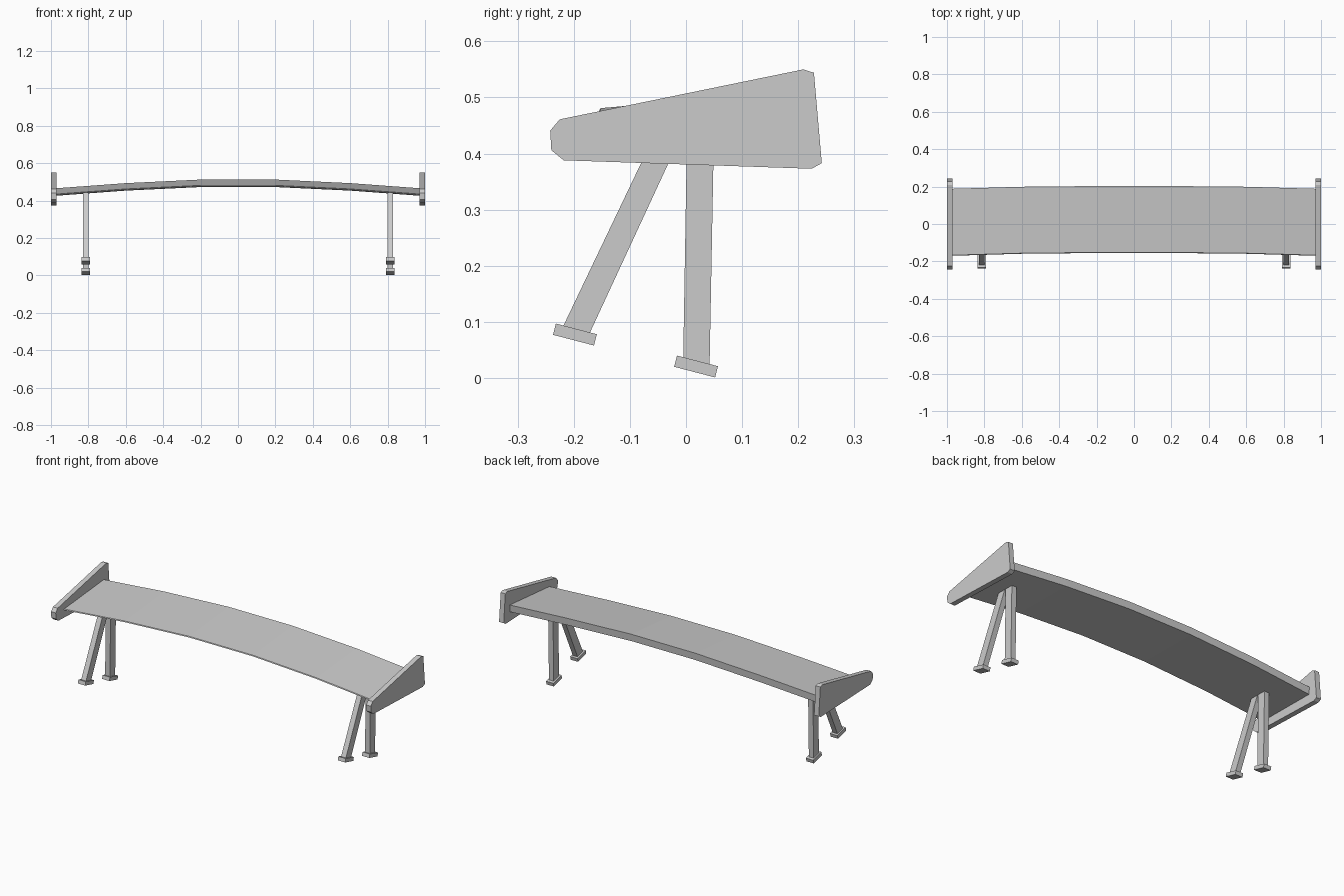
import bpy

if "Cube" in bpy.data.objects:
    bpy.data.objects.remove(bpy.data.objects["Cube"])


def loft(name, sections):
    """Closed solid through equal-length rings of points."""
    n = len(sections[0])
    verts = [p for s in sections for p in s]
    faces = [tuple(range(n))[::-1], tuple(range(len(verts) - n, len(verts)))]
    for i in range(len(sections) - 1):
        a, b = i * n, (i + 1) * n
        faces += [(a + j, a + (j + 1) % n, b + (j + 1) % n, b + j) for j in range(n)]
    mesh = bpy.data.meshes.new(name)
    mesh.from_pydata(verts, [], faces)
    ob = bpy.data.objects.new(name, mesh)
    bpy.context.collection.objects.link(ob)
    return ob


def mirrored_slab(name, profile, x0, x1):
    """Side (y, z) profile extruded along x and mirrored to the other side."""
    ob = loft(name, [[(x, y, z) for y, z in profile] for x in (x0, x1)])
    ob.modifiers.new("Mirror", 'MIRROR')
    return ob


# Wing blade: wedge section swept along a gentle arch
section = [(-0.155, 0.476), (0.2, 0.472), (0.203, 0.512), (-0.152, 0.481)]
half = [(0.2, 0, 0), (0.6, -0.004, -0.019), (0.98, -0.015, -0.047)]
stations = [(-x, dy, dz) for x, dy, dz in reversed(half)] + half
loft("wing_blade", [[(x, y + dy, z + dz) for y, z in section]
                    for x, dy, dz in stations])

# End plates
mirrored_slab("end_plate", [(-0.218, 0.388), (0.224, 0.373), (0.242, 0.383),
                            (0.228, 0.544), (0.209, 0.55), (-0.225, 0.461),
                            (-0.242, 0.441), (-0.240, 0.406)], 0.971, 1.0)

# Legs
mirrored_slab("front_leg", [(-0.220, 0.090), (-0.173, 0.077),
                            (-0.002, 0.446), (-0.050, 0.446)], 0.798, 0.828)
mirrored_slab("rear_leg", [(-0.005, 0.032), (0.042, 0.022),
                           (0.050, 0.446), (0.002, 0.446)], 0.798, 0.828)

# Feet: tilted pads
pad = [(0.0, 0.019), (0.073, 0.0), (0.078, 0.020), (0.005, 0.039)]
for name, y, z in (("front_foot", -0.237, 0.058), ("rear_foot", -0.021, 0.001)):
    mirrored_slab(name, [(y + a, z + b) for a, b in pad], 0.79, 0.836)
